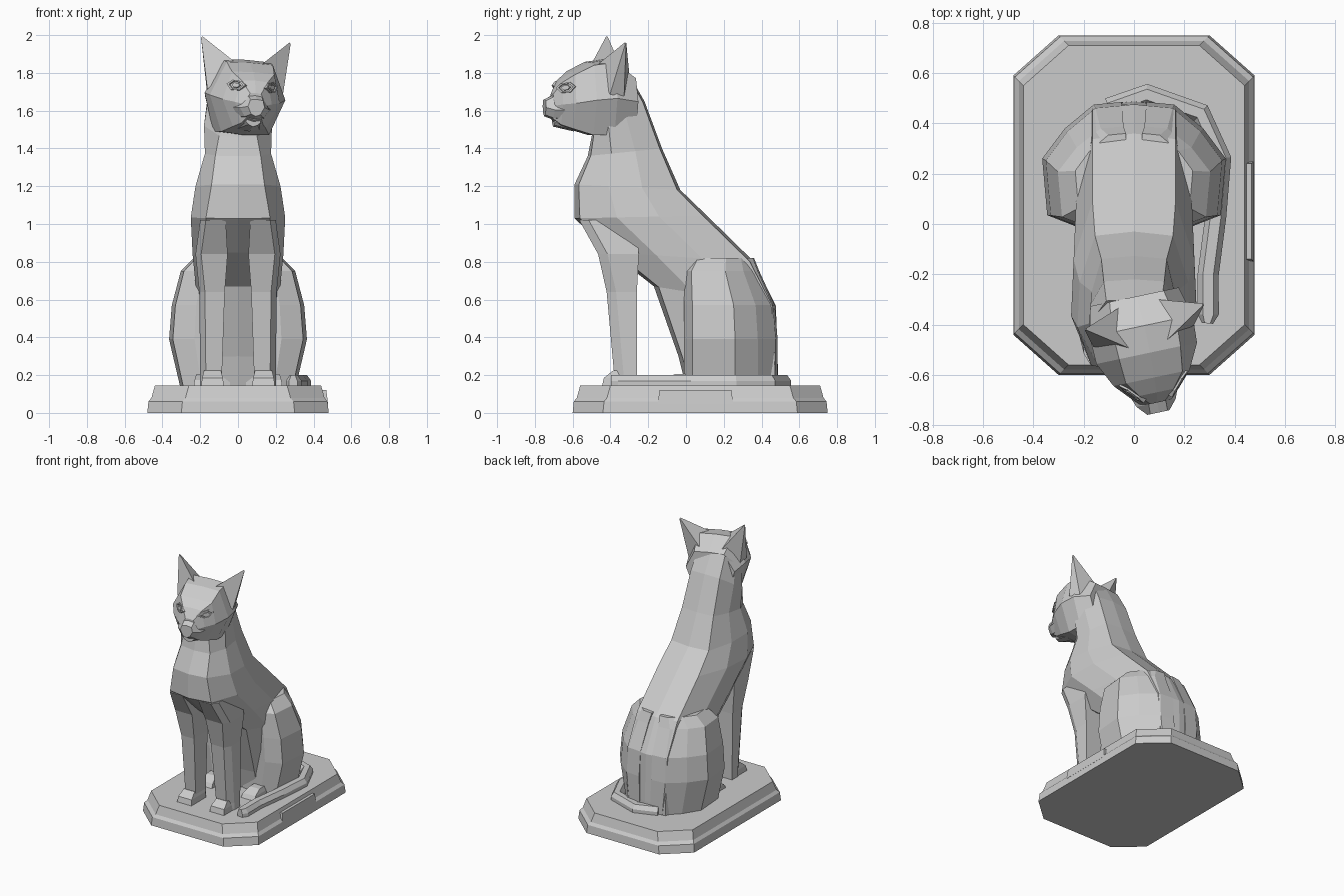
import bpy, bmesh, math
from mathutils import Vector, Matrix
from mathutils.bvhtree import BVHTree


def loft(name, rings, matrix=Matrix.Identity(4)):
    """Skin a list of equal-length point rings and cap both ends."""
    bm = bmesh.new()
    vs = [[bm.verts.new(matrix @ Vector(p)) for p in r] for r in rings]
    n = len(rings[0])
    for a, b in zip(vs, vs[1:]):
        for i in range(n):
            j = (i + 1) % n
            bm.faces.new((a[i], a[j], b[j], b[i]))
    bm.faces.new(vs[0])
    bm.faces.new(vs[-1])
    bmesh.ops.recalc_face_normals(bm, faces=bm.faces)
    me = bpy.data.meshes.new(name)
    bm.to_mesh(me)
    bm.free()
    ob = bpy.data.objects.new(name, me)
    bpy.context.collection.objects.link(ob)
    return ob


def mirror_ring(half):
    """Close a right-hand half outline with its mirror image."""
    return half + [(-x, y, z) for x, y, z in reversed(half) if abs(x) > 1e-6]


def flip(rings, s):
    return [[(s * x, y, z) for x, y, z in r] for r in rings]


def box(x0, x1, y0, y1, z):
    return [(x0, y0, z), (x1, y0, z), (x1, y1, z), (x0, y1, z)]


# Stepped octagonal plinth
def octagon(o, z):
    hx, yb, yf, c, d = 0.48 - o, 0.75 - o, -0.60 + o, 0.18, 0.16
    return [(hx, yf + d, z), (hx, yb - d, z), (hx - c, yb, z), (c - hx, yb, z),
            (-hx, yb - d, z), (-hx, yf + d, z), (c - hx, yf, z), (hx - c, yf, z)]


loft("plinth", [octagon(*p) for p in
                [(0, 0), (0.006, 0.06), (0.022, 0.08), (0.04, 0.145)]])
# Side panel on the plinth
loft("side_panel", [box(0.40, 0.476, -0.15, 0.25, 0.05),
                    box(0.40, 0.468, -0.14, 0.24, 0.12)])


# Torso: front y,z / back y,z / half widths at front, middle, back
def torso_ring(fy, fz, by, bz, wf, w, wb):
    f, b = Vector((0, fy, fz)), Vector((0, by, bz))
    half = []
    for x, t in ((0, 0), (wf, 0.04), (w, 0.32), (w * 0.96, 0.64), (wb, 0.97)):
        p = f.lerp(b, t)
        half.append((x, p.y, p.z))
    ring = mirror_ring(half)
    ring.insert(5, (0, by, bz))
    return ring


TORSO = [
    (-0.48, 1.60, -0.30, 1.79, 0.08, 0.16, 0.11),
    (-0.50, 1.46, -0.22, 1.65, 0.10, 0.18, 0.12),
    (-0.52, 1.36, -0.127, 1.40, 0.12, 0.175, 0.13),
    (-0.59, 1.21, -0.03, 1.18, 0.14, 0.225, 0.155),
    (-0.59, 1.03, 0.11, 1.045, 0.17, 0.25, 0.165),
    (-0.40, 0.85, 0.36, 0.80, 0.17, 0.24, 0.165),
    (-0.17, 0.67, 0.476, 0.566, 0.17, 0.22, 0.165),
    (-0.04, 0.30, 0.487, 0.22, 0.15, 0.22, 0.16),
    (0.0, 0.14, 0.487, 0.14, 0.15, 0.22, 0.16),
]
loft("torso", [torso_ring(*s) for s in TORSO])

# Haunch outline scaled up the thigh: z, x scale, y scale
HAUNCH = [(0.05, 0.0), (0.23, -0.01), (0.345, 0.035), (0.365, 0.26),
          (0.275, 0.38), (0.16, 0.475), (0.05, 0.485)]
LEVELS = [(0.14, 0.84, 1.0), (0.39, 1.0, 1.0), (0.57, 0.96, 0.97),
          (0.75, 0.83, 0.80), (0.82, 0.64, 0.66)]
haunch = [[(x * sx, y * sy + (0.04 if z > 0.8 else 0), z) for x, y in HAUNCH]
          for z, sx, sy in LEVELS]


# Front legs: z, inner x, outer x, front y, back y
def leg_ring(z, x0, x1, y0, y1):
    return [(x0, y0, z), (x1 - 0.03, y0, z), (x1, y0 + 0.05, z), (x1, y1, z), (x0, y1, z)]


leg = [leg_ring(*s) for s in [
    (1.02, 0.065, 0.20, -0.565, -0.26), (0.84, 0.055, 0.225, -0.465, -0.25),
    (0.64, 0.07, 0.205, -0.42, -0.26), (0.20, 0.085, 0.20, -0.38, -0.26),
    (0.14, 0.085, 0.20, -0.38, -0.26)]]
paw = [box(0.075, 0.195, -0.445, -0.27, 0.14), box(0.08, 0.19, -0.435, -0.27, 0.185),
       box(0.09, 0.18, -0.385, -0.27, 0.225)]
hind_paw = [box(0.12, 0.235, -0.14, 0.1, 0.14), box(0.125, 0.23, -0.12, 0.1, 0.175),
            box(0.14, 0.22, -0.06, 0.1, 0.205)]
for side, s in (("right", 1), ("left", -1)):
    for part, rings in (("haunch", haunch), ("front_leg", leg),
                        ("front_paw", paw), ("hind_paw", hind_paw)):
        loft(f"{part}_{side}", flip(rings, s))

# Tail curled around the right side, resting on the plinth
path = [Vector(p) for p in [(-0.10, 0.46), (0.05, 0.515), (0.265, 0.44), (0.345, 0.26),
                            (0.325, 0.03), (0.295, -0.2), (0.295, -0.36), (0.292, -0.395)]]
tail = []
for i, p in enumerate(path):
    d = (path[min(i + 1, len(path) - 1)] - path[max(i - 1, 0)]).normalized()
    n = Vector((d.y, -d.x))
    w = 0.022 if i == len(path) - 1 else 0.042
    tail.append([(*(p + n * a * w), z) for a, z in
                 ((1, 0.14), (1, 0.17), (0.5, 0.20), (-0.5, 0.20), (-1, 0.17), (-1, 0.14))])
loft("tail", tail)

# Head: built symmetrically, then turned and tilted
M = (Matrix.Translation((0, -0.30, 1.6)) @ Matrix.Rotation(math.radians(12), 4, 'Z')
     @ Matrix.Rotation(math.radians(4), 4, 'Y'))


# forward, top z, top half width, middle z, middle half width, low z, low half width
def head_ring(f, zt, wt, zm, w, zb, wb):
    return mirror_ring([(0, -f, zt + 0.005 - 1.6), (wt, -f, zt - 1.6), (w, -f, zm - 1.6),
                        (wb, -f, zb - 1.6), (0, -f, zb - 0.01 - 1.6)])


head = loft("head", [head_ring(*s) for s in [
    (-0.01, 1.78, 0.11, 1.66, 0.18, 1.48, 0.12),
    (0.11, 1.865, 0.13, 1.68, 0.21, 1.48, 0.15),
    (0.22, 1.85, 0.125, 1.67, 0.205, 1.48, 0.13),
    (0.32, 1.80, 0.115, 1.65, 0.155, 1.51, 0.09),
    (0.38, 1.755, 0.07, 1.64, 0.10, 1.53, 0.06),
    (0.42, 1.69, 0.03, 1.63, 0.06, 1.56, 0.04)]], M)
# Muzzle and chin
loft("muzzle", [head_ring(*s) for s in [
    (0.33, 1.67, 0.05, 1.61, 0.115, 1.56, 0.09),
    (0.42, 1.675, 0.035, 1.61, 0.08, 1.565, 0.05),
    (0.46, 1.655, 0.035, 1.62, 0.045, 1.58, 0.025)]], M)
loft("chin", [head_ring(*s) for s in [
    (0.30, 1.56, 0.06, 1.53, 0.08, 1.50, 0.06),
    (0.41, 1.56, 0.03, 1.54, 0.04, 1.525, 0.025)]], M)

tree = BVHTree.FromPolygons([v.co for v in head.data.vertices],
                            [tuple(p.vertices) for p in head.data.polygons])
ALMOND = [(-1, 0.0), (-0.5, 0.75), (0.4, 1), (1, 0.25), (0.5, -0.8), (-0.4, -0.9)]
for side, s in (("right", 1), ("left", -1)):
    # Ear: tapered triangle rising out and up
    base = [(0.07, -0.19, 0.25), (0.205, -0.15, 0.10), (0.19, -0.07, 0.09), (0.08, -0.02, 0.20)]
    tip = Vector((0.245, -0.075, 0.385))
    top = [tuple(Vector(p).lerp(tip, 0.95)) for p in base]
    loft(f"ear_{side}", flip([base, top], s), M)
    # Eye rim and eyeball, aligned to the face surface
    c, n, _, _ = tree.find_nearest(M @ Vector((s * 0.085, -0.355, 0.125)))
    u = Vector((0, 0, 1)).cross(n).normalized()
    v = n.cross(u)

    def eye_ring(k, d):
        return [c + u * a * s * 0.06 * k + v * b * 0.03 * k + n * d for a, b in ALMOND]
    loft(f"eye_rim_{side}", [eye_ring(*p) for p in
                             [(1, -0.02), (1, 0.008), (0.75, 0.008), (0.7, 0.001)]])
    loft(f"eye_{side}", [eye_ring(*p) for p in [(0.55, -0.01), (0.45, 0.009)]])
